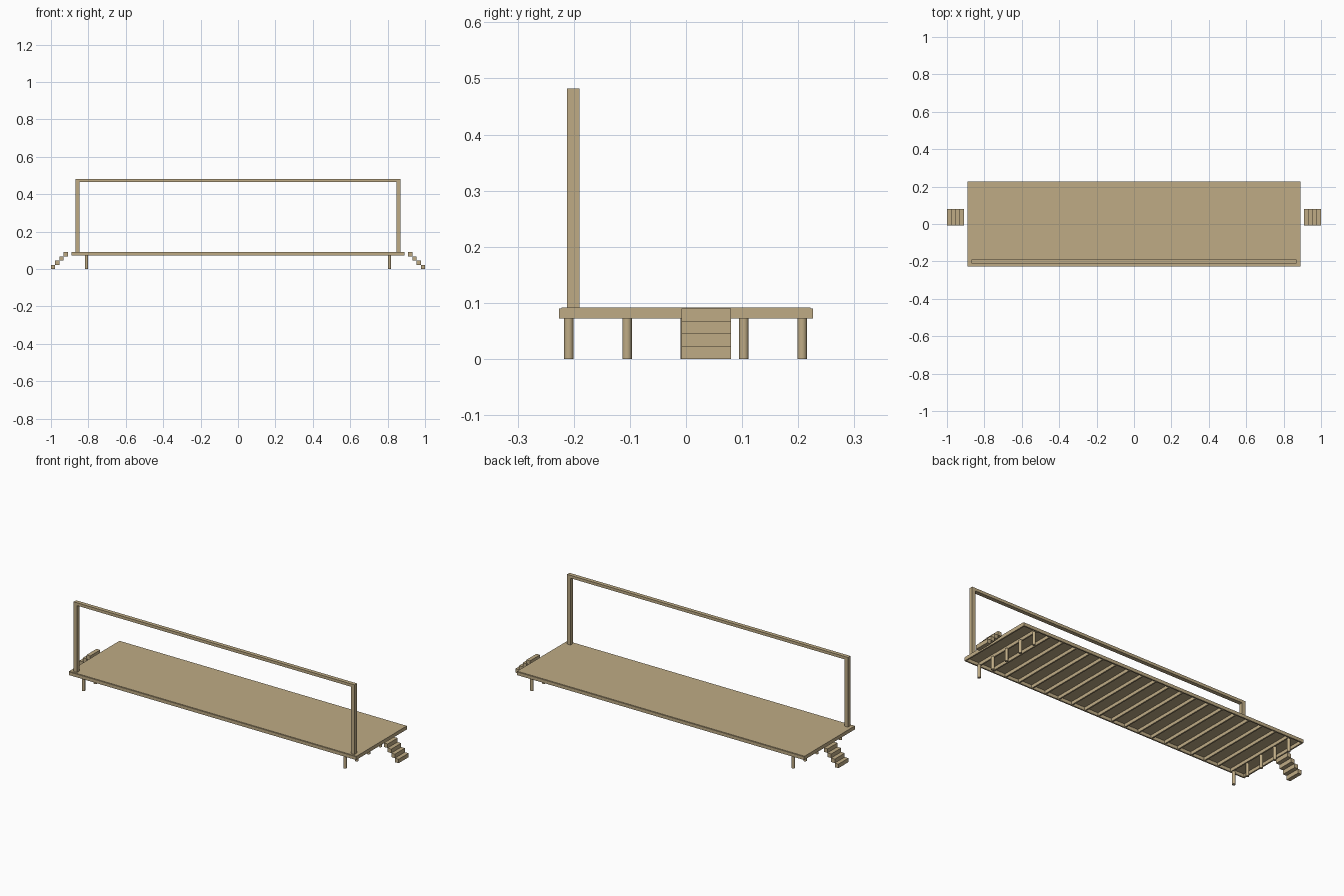
import bpy, bmesh
from mathutils import Matrix, Vector

cube = bpy.data.objects.get("Cube")
if cube:
    bpy.data.objects.remove(cube, do_unlink=True)

# One plain timber colour
wood = bpy.data.materials.new("light_wood")
wood.use_nodes = True
COLOUR = (0.52, 0.41, 0.235, 1)
wood.diffuse_color = COLOUR
wood.node_tree.nodes["Principled BSDF"].inputs["Base Color"].default_value = COLOUR


def finish(name, bm):
    mesh = bpy.data.meshes.new(name)
    bm.to_mesh(mesh)
    bm.free()
    mesh.materials.append(wood)
    obj = bpy.data.objects.new(name, mesh)
    bpy.context.scene.collection.objects.link(obj)
    return obj


def box(name, x, y, z):
    """Box from (min, max) pairs on each axis."""
    lo, hi = Vector((x[0], y[0], z[0])), Vector((x[1], y[1], z[1]))
    bm = bmesh.new()
    bmesh.ops.create_cube(bm, size=1, matrix=Matrix.Translation((lo + hi) / 2)
                          @ Matrix.Diagonal((*(hi - lo), 1)))
    return finish(name, bm)


def cylinder(name, x, y, z0, z1, radius):
    bm = bmesh.new()
    bmesh.ops.create_cone(bm, cap_ends=True, segments=16, radius1=radius, radius2=radius,
                          depth=z1 - z0, matrix=Matrix.Translation((x, y, (z0 + z1) / 2)))
    for f in bm.faces:
        f.smooth = len(f.verts) == 4
    for e in bm.edges:
        e.smooth = all(f.smooth for f in e.link_faces)
    return finish(name, bm)


HALF = 0.89
BOTTOM, JOIST_TOP, TOP = 0.072, 0.09, 0.092
THICK = 0.008

# Deck sheet and long rim boards
box("deck_sheet", (-HALF, HALF), (-0.222, 0.222), (JOIST_TOP, TOP))
box("front_rim", (-HALF, HALF), (-0.226, -0.218), (BOTTOM, JOIST_TOP))
box("back_rim", (-HALF, HALF), (0.218, 0.226), (BOTTOM, JOIST_TOP))

# Evenly spaced joists under the sheet
JOISTS = 22
for i in range(JOISTS):
    x = -HALF + i * (2 * HALF - THICK) / (JOISTS - 1)
    box(f"joist_{i + 1}", (x, x + THICK), (-0.218, 0.218), (BOTTOM, JOIST_TOP))

# Legs, frame posts and steps at both ends
for side, s in (("left", 1), ("right", -1)):
    for i in range(5):
        cylinder(f"{side}_leg_{i + 1}", s * 0.81, -0.209 + i * 0.104, 0, BOTTOM, 0.0085)
    box(f"{side}_post", sorted((s * 0.848, s * 0.87)), (-0.212, -0.19), (TOP, 0.466))
    for i in range(4):
        x = 1.0 - i * 0.0225
        box(f"{side}_step_{i + 1}", sorted((s * x, s * (x - 0.0225))),
            (-0.008, 0.08), (i * 0.0225, (i + 1) * 0.0225))

# Top beam joining the posts
box("top_beam", (-0.87, 0.87), (-0.212, -0.19), (0.466, 0.482))
